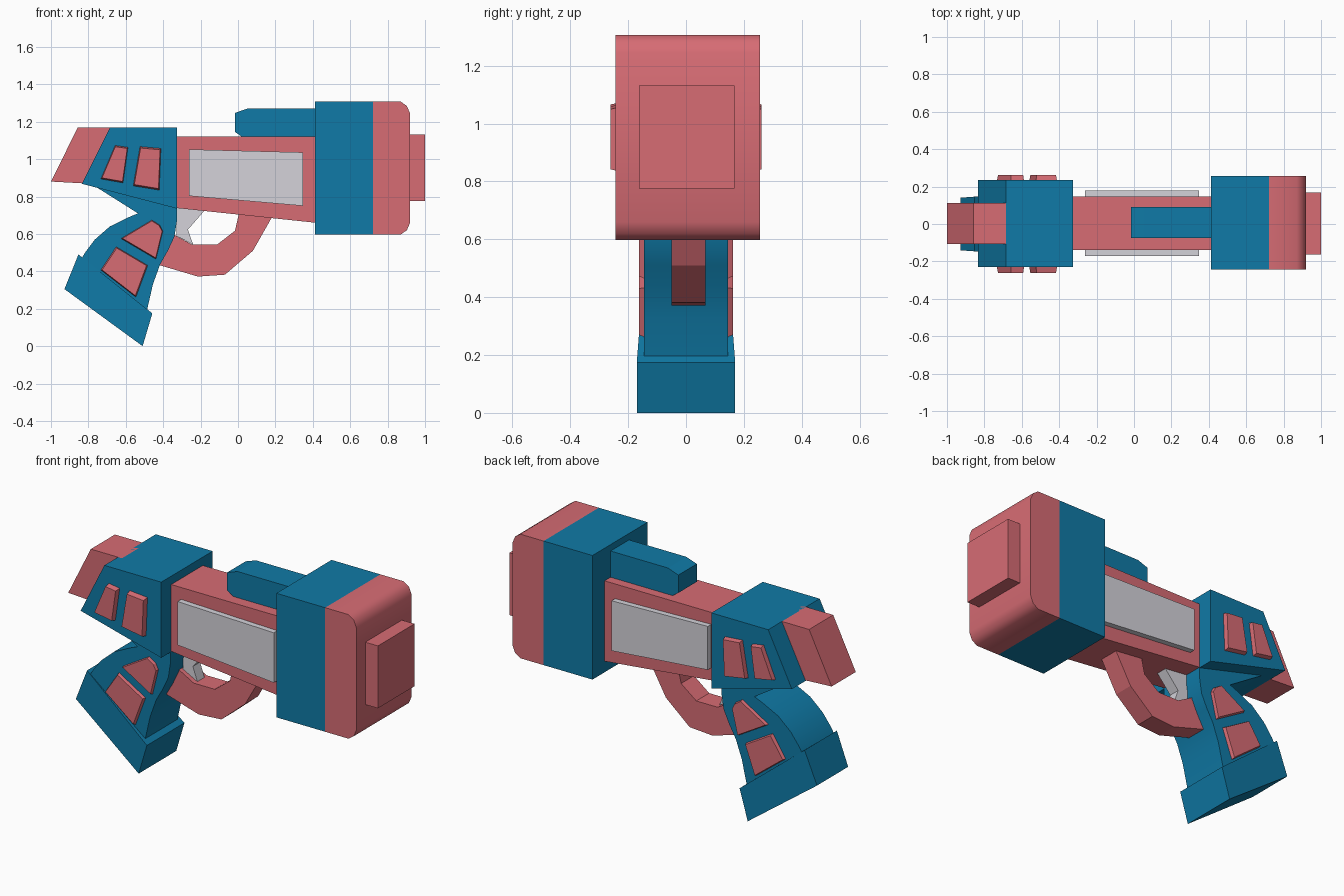
import bpy, bmesh


def material(name, rgb):
    m = bpy.data.materials.new(name)
    m.diffuse_color = (*rgb, 1)
    return m


BLUE = material("deep blue", (0.005, 0.195, 0.385))
RED = material("soft red", (0.68, 0.15, 0.175))
GREY = material("light grey", (0.66, 0.65, 0.70))


def prism(name, pts, y0, y1, mat, shrink=None, smooth=False, width=None):
    """Extrude an (x, z) profile from y0 to y1.
    shrink scales the profile at y1; width(x) gives a varying half width."""
    bm = bmesh.new()
    cx = sum(p[0] for p in pts) / len(pts)
    cz = sum(p[1] for p in pts) / len(pts)
    s = shrink or 1.0
    a = [bm.verts.new((x, -width(x) if width else y0, z)) for x, z in pts]
    b = [bm.verts.new((cx + (x - cx) * s, width(x) if width else y1,
                       cz + (z - cz) * s)) for x, z in pts]
    bm.faces.new(a)
    bm.faces.new(b[::-1])
    n = len(pts)
    for i in range(n):
        j = (i + 1) % n
        bm.faces.new((a[i], b[i], b[j], a[j]))
    bmesh.ops.recalc_face_normals(bm, faces=bm.faces)
    me = bpy.data.meshes.new(name)
    bm.to_mesh(me)
    bm.free()
    me.materials.append(mat)
    ob = bpy.data.objects.new(name, me)
    bpy.context.collection.objects.link(ob)
    if smooth:
        bpy.ops.object.select_all(action='DESELECT')
        ob.select_set(True)
        bpy.context.view_layer.objects.active = ob
        bpy.ops.object.shade_smooth_by_angle(angle=0.75)
    return ob


def box(x0, x1, z0, z1):
    return [(x0, z0), (x1, z0), (x1, z1), (x0, z1)]


# Muzzle: blue block, rounded red front, square tip
prism("muzzle_block", box(0.413, 0.722, 0.597, 1.307), -0.243, 0.256, BLUE)
prism("muzzle_front", [(0.722, 0.597), (0.87, 0.597), (0.903, 0.62), (0.92, 0.66),
                       (0.92, 1.244), (0.903, 1.284), (0.87, 1.307), (0.722, 1.307)],
      -0.243, 0.256, RED, smooth=True)
prism("muzzle_tip", box(0.92, 1.0, 0.775, 1.132), -0.163, 0.168, RED)

# Barrel body with grey side panels and the top sight
prism("barrel", [(-0.325, 0.738), (0.413, 0.66), (0.413, 1.12), (-0.325, 1.12)],
      -0.14, 0.146, RED)
for side, y0, y1 in (("right", -0.14, -0.172), ("left", 0.146, 0.178)):
    prism("barrel_panel_" + side, [(-0.262, 0.803), (0.347, 0.75), (0.347, 1.036),
                                   (-0.262, 1.052)], y0, y1, GREY)
prism("top_sight", [(0.02, 1.12), (0.413, 1.12), (0.413, 1.27), (0.05, 1.27),
                    (-0.016, 1.247), (-0.016, 1.145)], -0.075, 0.092, BLUE)

# Rear housing and stock end
prism("rear_housing", [(-0.835, 0.868), (-0.325, 0.735), (-0.325, 1.168),
                       (-0.685, 1.168)], -0.23, 0.235, BLUE)
prism("stock_end", [(-1.0, 0.88), (-0.82, 0.87), (-0.66, 1.168), (-0.857, 1.168)],
      -0.107, 0.111, RED)

# Curved grip
prism("grip", [(-0.325, 0.74), (-0.325, 0.68), (-0.34, 0.585), (-0.375, 0.51),
               (-0.417, 0.436), (-0.455, 0.33), (-0.487, 0.19), (-0.84, 0.46),
               (-0.82, 0.497), (-0.765, 0.57), (-0.685, 0.64), (-0.59, 0.687),
               (-0.535, 0.71), (-0.754, 0.848)], -0.145, 0.145, BLUE, smooth=True)

# Grip base, wider toward the front
prism("grip_base", [(-0.928, 0.305), (-0.51, 0.0), (-0.458, 0.175), (-0.853, 0.49)],
      0, 0, BLUE, width=lambda x: 0.17 + 0.07 * min(0, x + 0.51))

# Trigger guard and trigger
prism("trigger_guard", [(-0.43, 0.436), (-0.214, 0.372), (-0.07, 0.382), (0.08, 0.51),
                        (0.182, 0.69), (0.005, 0.71), (-0.016, 0.617),
                        (-0.112, 0.543), (-0.246, 0.543), (-0.34, 0.595)],
      -0.05, 0.067, RED)
prism("trigger", [(-0.33, 0.745), (-0.17, 0.735), (-0.268, 0.623), (-0.24, 0.543),
                  (-0.33, 0.59)], -0.025, 0.04, GREY)

# Raised red plates on both sides of housing and grip
housing_plates = [
    [(-0.733, 0.894), (-0.615, 0.873), (-0.588, 1.063), (-0.657, 1.073)],
    [(-0.56, 0.857), (-0.421, 0.834), (-0.412, 1.057), (-0.524, 1.067)]]
grip_plates = [
    [(-0.628, 0.575), (-0.438, 0.463), (-0.401, 0.615), (-0.418, 0.648),
     (-0.46, 0.675)],
    [(-0.735, 0.407), (-0.545, 0.26), (-0.481, 0.432), (-0.652, 0.533)]]
for part, plates, base, top in (("housing", housing_plates, 0.23, 0.261),
                                ("grip", grip_plates, 0.14, 0.163)):
    for i, pts in enumerate(plates):
        for side, s in (("right", -1), ("left", 1)):
            prism(f"{part}_plate_{i + 1}_{side}", pts, s * base, s * top, RED,
                  shrink=0.93)
